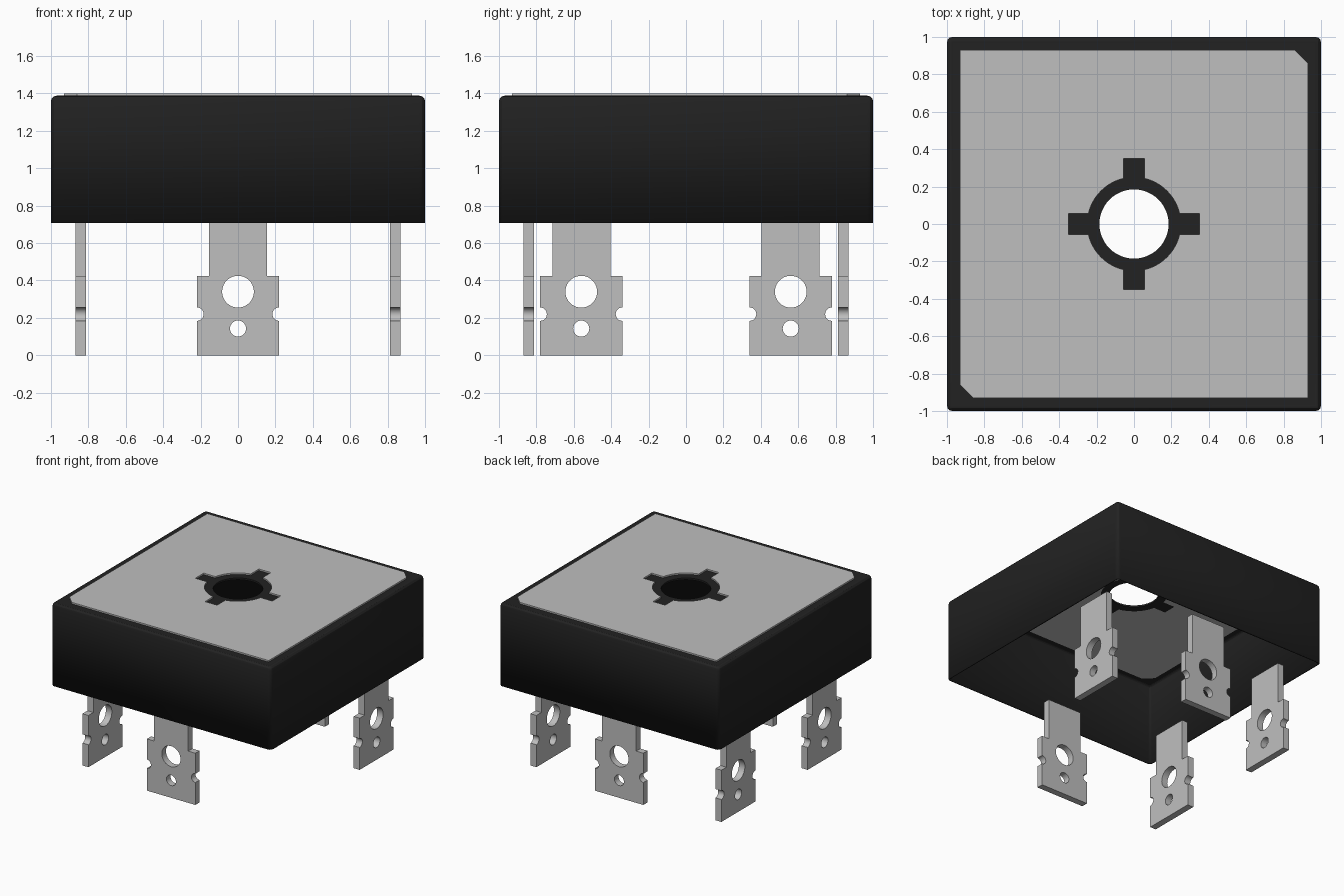
import bpy, bmesh
from math import sin, cos, pi, asin, radians
from mathutils import Matrix, Vector

if "Cube" in bpy.data.objects:
    bpy.data.objects.remove(bpy.data.objects["Cube"])


def material(name, value):
    mat = bpy.data.materials.new(name)
    mat.use_nodes = True
    colour = (value, value, value, 1)
    mat.diffuse_color = colour
    mat.node_tree.nodes["Principled BSDF"].inputs["Base Color"].default_value = colour
    return mat


black = material("black_plastic", 0.016)
metal = material("grey_metal", 0.52)


def arc(cx, cy, r, start, end, n):
    return [(cx + r * cos(start + (end - start) * i / n),
             cy + r * sin(start + (end - start) * i / n)) for i in range(n + 1)]


def circle(cx, cy, r, n=40):
    return arc(cx, cy, r, 0, 2 * pi, n)[:-1]


def smooth(obj):
    bpy.ops.object.select_all(action='DESELECT')
    obj.select_set(True)
    bpy.context.view_layer.objects.active = obj
    bpy.ops.object.shade_smooth_by_angle(angle=radians(25))


def flat_part(name, loops, thickness, mat, matrix):
    """Extruded sheet: the first loop is the outline, the others are holes."""
    curve = bpy.data.curves.new(name, 'CURVE')
    curve.dimensions = '2D'
    curve.fill_mode = 'BOTH'
    curve.extrude = thickness / 2
    for loop in loops:
        spline = curve.splines.new('POLY')
        spline.points.add(len(loop) - 1)
        for point, (x, y) in zip(spline.points, loop):
            point.co = (x, y, 0, 1)
        spline.use_cyclic_u = True
    temp = bpy.data.objects.new(name + "_curve", curve)
    bpy.context.collection.objects.link(temp)
    bpy.context.view_layer.update()
    mesh = bpy.data.meshes.new_from_object(
        temp.evaluated_get(bpy.context.evaluated_depsgraph_get()))
    bpy.data.objects.remove(temp)
    bm = bmesh.new()
    bm.from_mesh(mesh)
    bmesh.ops.remove_doubles(bm, verts=bm.verts, dist=0.0005)
    bmesh.ops.recalc_face_normals(bm, faces=bm.faces)
    bm.to_mesh(mesh)
    bm.free()
    mesh.name = name
    mesh.transform(matrix)
    mesh.materials.clear()
    mesh.materials.append(mat)
    obj = bpy.data.objects.new(name, mesh)
    bpy.context.collection.objects.link(obj)
    smooth(obj)
    return obj


# Housing walls: rounded box, open at the bottom and at the top
BOTTOM, TOP, ROUND = 0.707, 1.388, 0.03
bm = bmesh.new()
bmesh.ops.create_cube(bm, size=2)
for v in bm.verts:
    v.co.z = TOP if v.co.z > 0 else BOTTOM
edges = [e for e in bm.edges if any(v.co.z > 1 for v in e.verts)]
bmesh.ops.bevel(bm, geom=edges, offset=ROUND, segments=3, profile=0.5, affect='EDGES')
bm.normal_update()
caps = [f for f in bm.faces if abs(f.normal.z) > 0.99]
bmesh.ops.delete(bm, geom=caps, context='FACES')
mesh = bpy.data.meshes.new("housing_walls")
bm.to_mesh(mesh)
bm.free()
mesh.materials.append(black)
walls = bpy.data.objects.new("housing_walls", mesh)
bpy.context.collection.objects.link(walls)
smooth(walls)
shell = walls.modifiers.new("wall_thickness", 'SOLIDIFY')
shell.thickness = 0.012
shell.offset = -1

# Outlines of the top: plate with two clipped corners, cross-shaped hub, bore
P, C = 0.93, 0.07
plate_outline = [(-P, P), (-P, C - P), (C - P, -P), (P, -P), (P, P - C), (P - C, P)]
S = 1 - ROUND
frame_outline = [(-S, -S), (S, -S), (S, S), (-S, S)]
hub_outline = []
ARM, R = 0.055, 0.25
a = asin(ARM / R)
for k in range(4):
    quarter = [(0.35, -ARM), (0.35, ARM)] + arc(0, 0, R, a, pi / 2 - a, 10)
    turn = Matrix.Rotation(k * pi / 2, 2)
    hub_outline += [tuple(turn @ Vector(p)) for p in quarter]
bore = circle(0, 0, 0.185, 48)


def at_height(z):
    return Matrix.Translation((0, 0, z))


flat_part("housing_top_frame", [frame_outline, plate_outline], 0.014, black, at_height(TOP - 0.007))
flat_part("housing_hub", [hub_outline, bore], 0.014, black, at_height(TOP - 0.007))
flat_part("top_plate", [plate_outline, hub_outline], 0.026, metal, at_height(1.387))

# Terminal blades: shouldered tab with two holes and a notch on each side
half = [(0.22, 0)] + arc(0.22, 0.22, 0.036, 1.5 * pi, 0.5 * pi, 12)
half += [(0.22, 0.425), (0.155, 0.425), (0.155, 0.765)]
blade = half + [(-x, y) for x, y in reversed(half)]
loops = [blade, circle(0, 0.34, 0.085), circle(0, 0.143, 0.043, 28)]
upright = Matrix.Rotation(pi / 2, 4, 'X')
D, W = 0.841, 0.56
for name, x, y, angle in (("front_terminal", 0, -D, 0),
                          ("back_terminal", 0, D, 0),
                          ("left_back_terminal", D, W, pi / 2),
                          ("right_front_terminal", -D, -W, pi / 2),
                          ("right_back_terminal", -D, W, pi / 2)):
    place = Matrix.Translation((x, y, 0)) @ Matrix.Rotation(angle, 4, 'Z') @ upright
    flat_part(name, loops, 0.054, metal, place)
